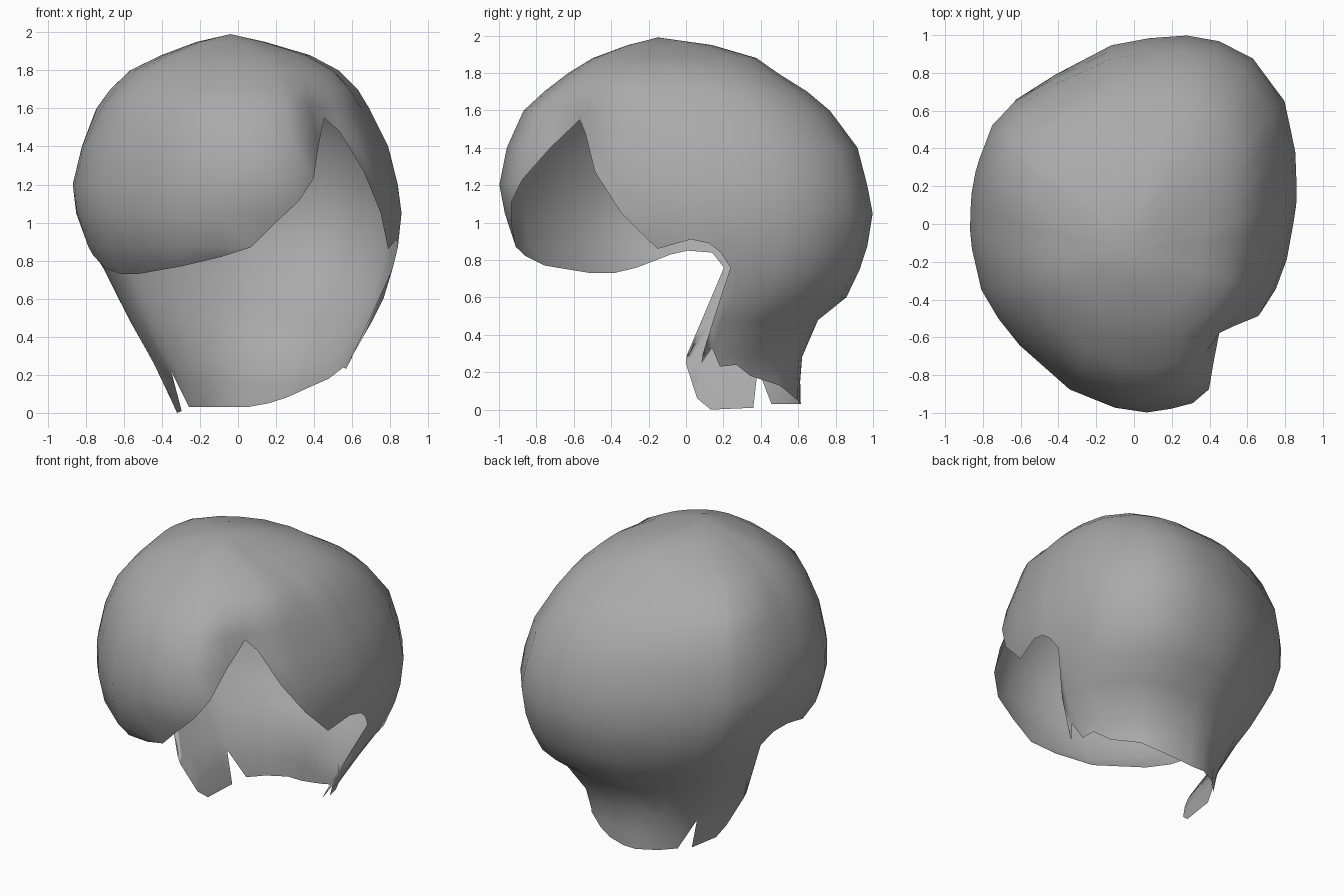
import bpy, bmesh, math

if "Cube" in bpy.data.objects:
    bpy.data.objects.remove(bpy.data.objects["Cube"])

# Plan outline of the hair: x, y, height of the cut rim (counter-clockwise)
OUTLINE = [
    # right side lock, from the ear back to the nape
    (.86, .10, .89), (.86, .16, .84), (.86, .21, .76), (.86, .245, .25), (.858, .30, .33),
    (.855, .38, .23), (.83, .50, .24), (.80, .65, .18), (.63, .88, .13), (.45, .97, .08),
    (.28, 1.0, .05), (.08, .985, .03), (-.12, .95, .03), (-.43, .79, .03),
    # nape notch and left neck lock
    (-.64, .66, .03), (-.71, .58, .22), (-.75, .54, .01), (-.82, .35, .0),
    (-.84, .28, .06), (-.85, .225, .25), (-.86, .17, .76), (-.865, .11, .84),
    # fringe
    (-.87, -.03, .85), (-.86, -.13, .83), (-.81, -.35, .76), (-.72, -.50, .73),
    (-.61, -.64, .73), (-.34, -.88, .77), (-.10, -.975, .82), (.07, -1.0, .87),
    (.20, -.98, 1.0), (.32, -.95, 1.11), (.41, -.88, 1.23), (.46, -.75, 1.40),
    # parting and right temple
    (.545, -.62, 1.55), (.61, -.57, 1.48), (.69, -.49, 1.27), (.75, -.36, 1.05),
    (.81, -.20, .86), (.845, 0, .91),
]
# Height slices: z, x min, x max, y min, y middle, y max
LEVELS = [
    (1.95, -.21, .14, -.31, -.08, .14), (1.88, -.39, .38, -.50, -.03, .38),
    (1.80, -.55, .53, -.63, .03, .49), (1.70, -.65, .63, -.76, .08, .65),
    (1.60, -.73, .69, -.87, .12, .77), (1.40, -.82, .79, -.96, .17, .92),
    (1.20, -.87, .84, -1.0, .20, .97), (1.05, -.85, .86, -.97, .20, 1.0),
    (.87, -.78, .84, -.91, .22, .97), (.75, -.71, .81, -.80, .23, .93),
    (.60, -.64, .765, -.6, .18, .86), (.48, -.58, .705, -.5, .11, .72),
    (.28, -.465, .59, -.4, .05, .64), (.15, -.39, .54, -.4, .05, .63),
    (0.0, -.34, .50, -.4, .09, .63),
]


def slice_at(z):
    """Interpolate the slice sizes at one height."""
    for a, b in zip(LEVELS, LEVELS[1:]):
        if z >= b[0]:
            t = (a[0] - z) / (a[0] - b[0])
            return [p + (q - p) * t for p, q in zip(a, b)]
    return LEVELS[-1]


def ramp(t):
    return min(1, max(0, t))


def place(ox, oy, z):
    """Fit an outline point into the slice at height z."""
    _, x0, x1, y0, ym, y1 = slice_at(z)
    corner = ramp(abs(ox * oy) / .4)
    k, low = 1, ramp((.6 - z) / .3)
    if ox > .3 and oy < -.2:      # the parting fades out towards the crown
        k += ramp((z - 1.56) / .16) * max(0, 1.02 / math.hypot(ox / .86, oy) - 1)
    elif ox < 0 and oy > 0:       # full back left of the crown
        k += .12 * corner * ramp((z - 1.3) / .4)
    elif ox < 0:                  # full lower left of the fringe
        k += .07 * corner * ramp((1.15 - z) / .25)
    elif oy > .5:                 # tighter nape corner
        k -= .07 * corner * low
    ox, oy = ox * k, oy * k
    x = ox / .86 * x1 if ox > 0 else -ox / .87 * x0
    y = ym + ((oy - .2) / .8 * (y1 - ym) if oy > .2 else (oy - .2) / 1.2 * (ym - y0))
    if ox < 0:                    # the left neck lock spreads front to back
        y -= .07 * low * ramp((.6 - oy) / .3)
        y += .06 * low * ramp((oy - .4) / .15) * ramp(-ox / .4)
    return x, y, z


bm = bmesh.new()
crown = bm.verts.new((-.04, -.15, 1.99))

# Each column runs from the crown down and stops at its rim height
columns = []
for ox, oy, rim in OUTLINE:
    col, last = [], None
    for level in LEVELS:
        z = max(level[0], rim)
        if z != last:
            vert = bm.verts.new(place(ox, oy, z))
        col.append(vert)
        last = z
    columns.append(col)

# Skin neighbouring columns, with triangles where one column has ended
for i, a in enumerate(columns):
    b = columns[(i + 1) % len(columns)]
    bm.faces.new((crown, a[0], b[0]))
    for r in range(len(LEVELS) - 1):
        corners = list(dict.fromkeys((a[r], a[r + 1], b[r + 1], b[r])))
        if len(corners) > 2:
            bm.faces.new(corners)

# Soften the shell a little, leaving the rim as cut
inner = [v for v in bm.verts if not v.is_boundary and v is not crown]
bmesh.ops.smooth_vert(bm, verts=inner, factor=.08, use_axis_x=True, use_axis_y=True, use_axis_z=True)
bmesh.ops.recalc_face_normals(bm, faces=bm.faces)
if sum(f.normal.z for f in crown.link_faces) < 0:
    bmesh.ops.reverse_faces(bm, faces=bm.faces)
for f in bm.faces:
    f.smooth = True

mesh = bpy.data.meshes.new("hair_shell")
bm.to_mesh(mesh)
bm.free()
hair = bpy.data.objects.new("hair_shell", mesh)
bpy.context.collection.objects.link(hair)

grey = bpy.data.materials.new("mid_grey")
grey.diffuse_color = (.4, .4, .4, 1)
grey.use_nodes = True
grey.node_tree.nodes["Principled BSDF"].inputs["Base Color"].default_value = grey.diffuse_color
mesh.materials.append(grey)
